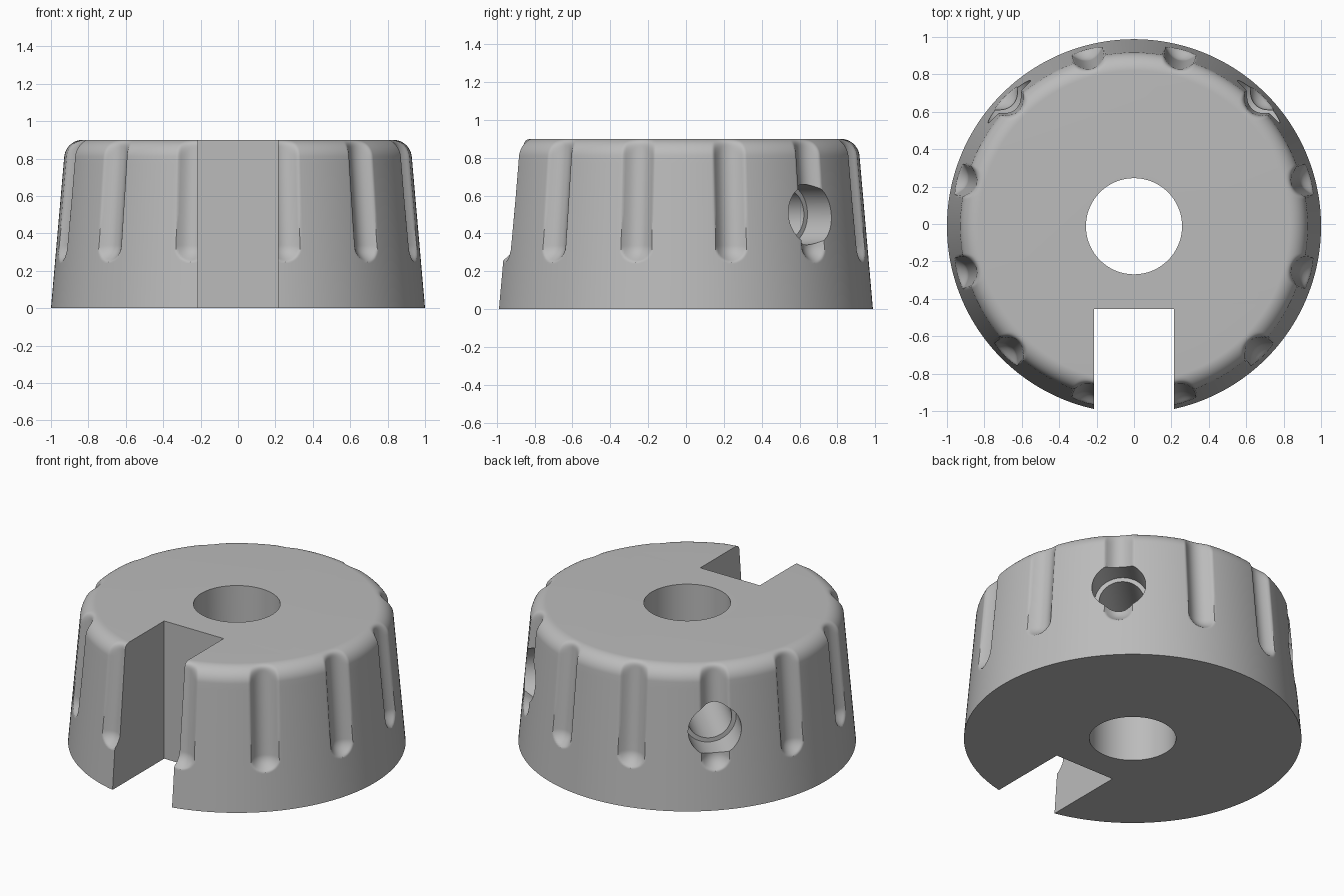
import bpy, bmesh
from math import sin, cos, pi, radians, sqrt, tan
from mathutils import Vector, Matrix

cube = bpy.data.objects.get("Cube")
if cube:
    bpy.data.objects.remove(cube, do_unlink=True)

HEIGHT, SLOPE, FILLET = 0.9, tan(radians(5)), 0.1
FLUTES, FLUTE_R, FLUTE_DEPTH, FLUTE_Z, SOFT = 12, 0.085, 0.052, 0.335, 0.035
STEPS = 720
CENTRE = Vector((0, -0.012, 0))

grey = bpy.data.materials.new("plain_grey")
grey.use_nodes = True
grey.diffuse_color = (0.5, 0.5, 0.5, 1)
grey.node_tree.nodes["Principled BSDF"].inputs["Base Color"].default_value = grey.diffuse_color


def make_object(name, bm):
    bmesh.ops.recalc_face_normals(bm, faces=bm.faces)
    mesh = bpy.data.meshes.new(name)
    bm.to_mesh(mesh)
    bm.free()
    mesh.materials.append(grey)
    obj = bpy.data.objects.new(name, mesh)
    bpy.context.collection.objects.link(obj)
    return obj


def cylinder(name, radius, depth, matrix):
    bm = bmesh.new()
    bmesh.ops.create_cone(bm, cap_ends=True, segments=96, radius1=radius,
                          radius2=radius, depth=depth, matrix=matrix)
    return make_object(name, bm)


def fluted_radius(wall, z, angle):
    """Blend the wall softly into the nearest round-ended flute."""
    pitch = 2 * pi / FLUTES
    off = (angle % pitch - pitch / 2) * wall
    q2 = off ** 2 + max(0, FLUTE_Z - z) ** 2
    flute = (1 - SLOPE * z + FLUTE_R - FLUTE_DEPTH
             - sqrt(max(0, FLUTE_R ** 2 - q2)))
    h = max(SOFT - abs(wall - flute), 0) / SOFT
    return min(wall, flute) - h * h * SOFT / 4


# Side profile: tapered wall, then a rounded top rim
z_list = [0, 0.1, 0.2] + [0.21 + 0.0075 * i for i in range(18)] + [0.4, 0.5, 0.6, 0.7, 0.77]
profile = [(1 - SLOPE * z, z) for z in z_list]
rim_z = HEIGHT - FILLET
rim_r = 1 - SLOPE * (rim_z + FILLET * sin(radians(5))) - FILLET * cos(radians(5))
for i in range(18):
    a = radians(5 + 5 * i)
    profile.append((rim_r + FILLET * cos(a), rim_z + FILLET * sin(a)))

# Fluted body
bm = bmesh.new()
rings = []
for wall, z in profile:
    ring = []
    for s in range(STEPS):
        t = 2 * pi * s / STEPS
        r = fluted_radius(wall, z, t)
        ring.append(bm.verts.new((r * cos(t), r * sin(t), z)))
    rings.append(ring)
for low, high in zip(rings, rings[1:]):
    for s in range(STEPS):
        n = (s + 1) % STEPS
        bm.faces.new((low[s], low[n], high[n], high[s]))
bm.faces.new(rings[0])
bm.faces.new(rings[-1])
body = make_object("knob_body", bm)

# Cutters: centre bore, front slot, two stepped side holes at the back
cutters = [cylinder("bore_cutter", 0.257, 3, Matrix())]
bm = bmesh.new()
bmesh.ops.create_cube(bm, size=1, matrix=Matrix.Translation((0, -0.943, 0.5))
                      @ Matrix.Diagonal((0.43, 1, 3, 1)))
cutters.append(make_object("slot_cutter", bm))
for deg in (45, 135):
    turn = Matrix.Rotation(radians(deg), 4, 'Z')
    lay = Matrix.Rotation(pi / 2, 4, 'Y')
    for name, radius, start in (("screw_hole_cutter", 0.133, 0.1), ("counterbore_cutter", 0.16, 0.765)):
        place = turn @ Matrix.Translation((start + 0.6, 0, 0.5)) @ lay
        cutters.append(cylinder(name, radius, 1.2, place))

bpy.context.view_layer.objects.active = body
for cutter in cutters:
    cutter.hide_render = True
    mod = body.modifiers.new(cutter.name, 'BOOLEAN')
    mod.operation = 'DIFFERENCE'
    mod.solver = 'EXACT'
    mod.object = cutter
    bpy.ops.object.modifier_apply(modifier=mod.name)
    bpy.data.objects.remove(cutter, do_unlink=True)

# Place and shade
body.data.transform(Matrix.Translation(CENTRE))
bpy.ops.object.select_all(action='DESELECT')
body.select_set(True)
bpy.ops.object.shade_smooth_by_angle(angle=radians(38))
